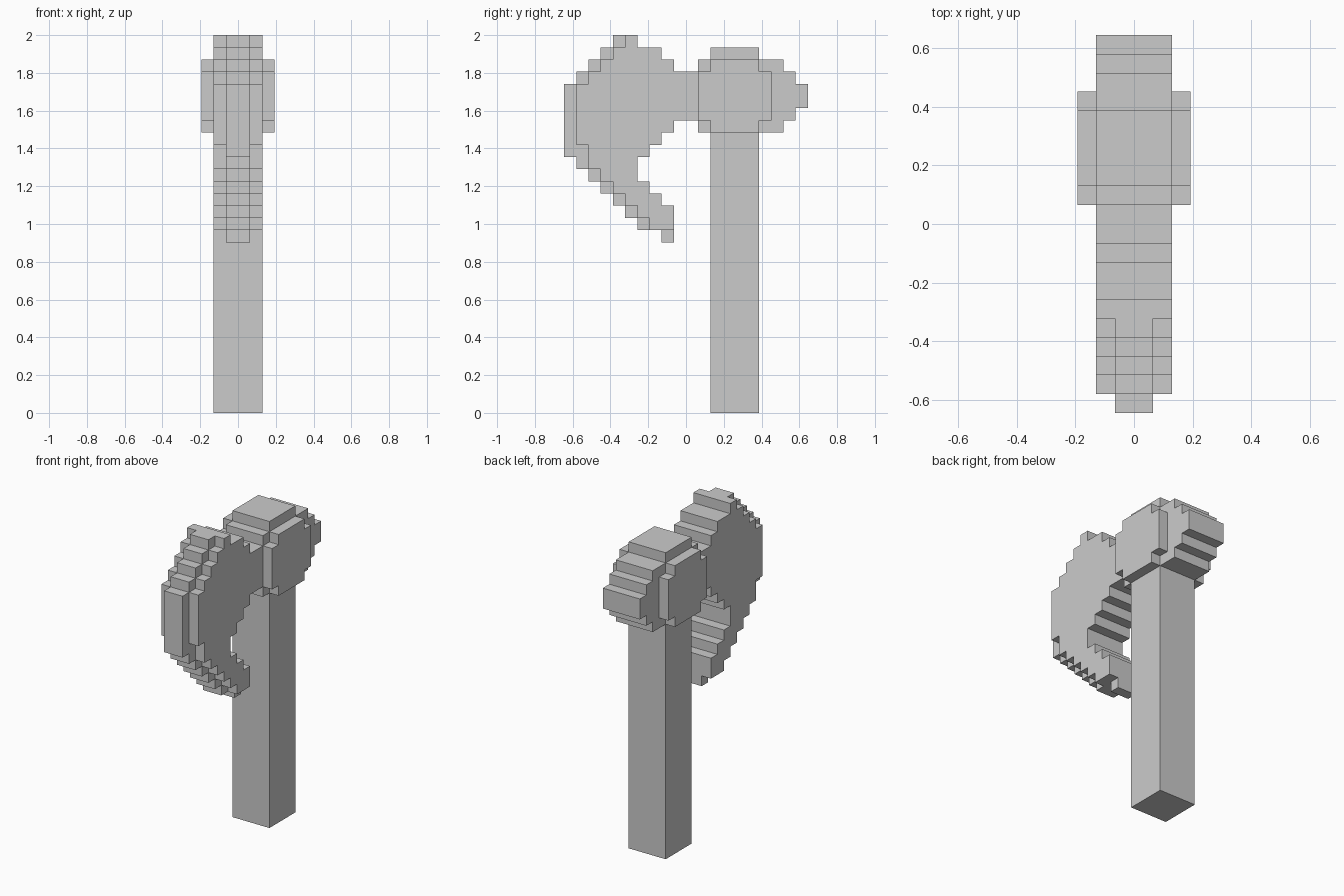
import bpy, bmesh
from mathutils import Vector
from itertools import product

if "Cube" in bpy.data.objects:
    bpy.data.objects.remove(bpy.data.objects["Cube"])

U = 2 / 31  # one voxel; the model is 31 voxels tall


def block(hx, y0, y1, z0, z1, inner=0):
    """Voxel cells of a box symmetric in x (half width hx), optionally hollow in x."""
    return {c for c in product(range(-hx, hx), range(y0, y1), range(z0, z1))
            if not -inner <= c[0] < inner}


def rows(hx, table):
    """Stack of one-voxel-high rows: z -> (y start, y end)."""
    return set().union(*(block(hx, a, b, z, z + 1) for z, (a, b) in table.items()))


# Blade silhouette, row by row (start = cutting edge, end = inner side)
start = {30: -6, 29: -7, 28: -8, 27: -9, **{z: -10 for z in range(21, 27)},
         20: -9, 19: -8, 18: -7, 17: -6, 16: -5, 15: -4, 14: -2}
end = {30: -4, 29: -2, **{z: -1 for z in range(23, 29)}, 22: -2, 21: -3,
       20: -4, 19: -4, 18: -3, 17: -2, 16: -1, 15: -1, 14: -1}
outline = {z: (start[z], end[z]) for z in start}
# Thick core sits one voxel behind the thin cutting edge
core = {z: (a + (2 if z == 21 else 1), b) for z, (a, b) in outline.items() if z > 14}

blade = rows(2, core)
parts = {
    "handle": block(2, 2, 6, 0, 23),
    "blade": blade,
    "cutting_edge": rows(1, outline) - blade,
    "neck": block(2, -1, 1, 24, 28),
    "hammer_head": (block(2, 1, 8, 23, 29) | block(2, 8, 9, 24, 28)
                    | block(2, 9, 10, 25, 27) | block(2, 2, 6, 29, 30)),
    "side_plates": block(3, 2, 6, 23, 29, 2) | block(3, 1, 7, 24, 28, 2),
}
filled = set().union(*parts.values())


def build(name, cells):
    """Mesh the exposed voxel faces, then merge coplanar ones."""
    bm = bmesh.new()
    verts = {}

    def vert(p):
        if p not in verts:
            verts[p] = bm.verts.new(Vector(p) * U)
        return verts[p]

    for c in cells:
        for axis, side in product(range(3), (0, 1)):
            n = list(c)
            n[axis] += 1 if side else -1
            if tuple(n) in filled:
                continue
            quad = []
            for i, j in ((0, 0), (1, 0), (1, 1), (0, 1)):
                p = list(c)
                p[axis] += side
                p[(axis + 1) % 3] += i
                p[(axis + 2) % 3] += j
                quad.append(vert(tuple(p)))
            bm.faces.new(quad if side else quad[::-1])
    bmesh.ops.dissolve_limit(bm, angle_limit=0.01, verts=bm.verts[:], edges=bm.edges[:])
    mesh = bpy.data.meshes.new(name)
    bm.to_mesh(mesh)
    bm.free()
    bpy.context.collection.objects.link(bpy.data.objects.new(name, mesh))


for name, cells in parts.items():
    build(name, cells)
